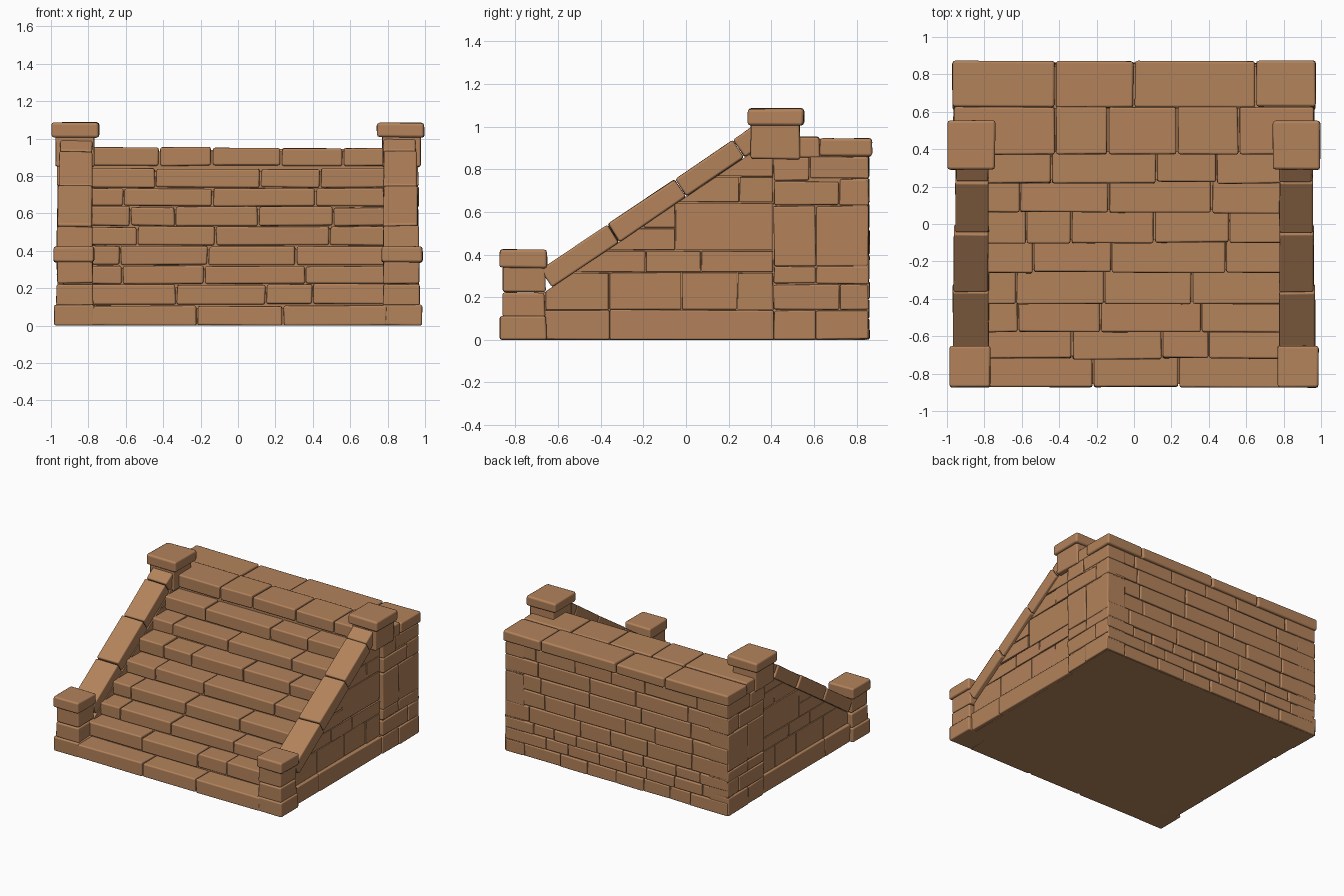
import bpy, bmesh, math, random
from mathutils import Matrix, Vector

if "Cube" in bpy.data.objects:
    bpy.data.objects.remove(bpy.data.objects["Cube"])

random.seed(4)
stone = bpy.data.materials.new("warm_brown_stone")
stone.diffuse_color = (0.45, 0.225, 0.105, 1)
stone.use_nodes = True
stone.node_tree.nodes["Principled BSDF"].inputs["Base Color"].default_value = stone.diffuse_color
GAP = 0.004


def add_box(bm, box, matrix=Matrix(), jitter=0.003, clip=None):
    """Add one stone (x0, x1, y0, y1, z0, z1); clip = (point, normal) cuts it."""
    x0, x1, y0, y1, z0, z1 = box
    part = bmesh.new()
    bmesh.ops.create_cube(part, size=1)
    for v in part.verts:
        v.co = Vector(((x0 + x1) / 2 + v.co.x * (x1 - x0),
                       (y0 + y1) / 2 + v.co.y * (y1 - y0),
                       (z0 + z1) / 2 + v.co.z * (z1 - z0)))
        v.co += Vector([random.uniform(-jitter, jitter) for _ in range(3)])
        v.co = matrix @ v.co
        v.co.z = max(v.co.z, 0)
    if clip:
        bmesh.ops.bisect_plane(part, geom=part.verts[:] + part.edges[:] + part.faces[:],
                               plane_co=clip[0], plane_no=clip[1], clear_outer=True)
        rim = [e for e in part.edges if e.is_boundary]
        if rim:
            bmesh.ops.holes_fill(part, edges=rim)
        bmesh.ops.recalc_face_normals(part, faces=part.faces[:])
    temp = bpy.data.meshes.new("temp")
    part.to_mesh(temp)
    part.free()
    bm.from_mesh(temp)
    bpy.data.meshes.remove(temp)


def finish(name, bm, bevel=0.011):
    mesh = bpy.data.meshes.new(name)
    bm.to_mesh(mesh)
    bm.free()
    mesh.materials.append(stone)
    obj = bpy.data.objects.new(name, mesh)
    bpy.context.collection.objects.link(obj)
    if bevel:
        mod = obj.modifiers.new("worn_edges", 'BEVEL')
        mod.width, mod.segments, mod.limit_method = bevel, 2, 'ANGLE'
        mod.angle_limit = math.radians(25)
        mod.harden_normals = True
        for p in mesh.polygons:
            p.use_smooth = True
    return obj


def stones(name, boxes, bevel=0.011, **kw):
    bm = bmesh.new()
    for b in boxes:
        add_box(bm, b, **kw)
    return finish(name, bm, bevel)


def mirrored(box, side):
    a, b = box[0] * side, box[1] * side
    return (min(a, b), max(a, b)) + tuple(box[2:])


def row(ends, joints, y0, y1, z0, z1):
    """A row of stones along x, split at the joints."""
    cuts = [ends[0]] + joints + [ends[1]]
    return [(a + GAP, b - GAP, y0 + random.uniform(-.004, .004), y1,
             z0, z1 + random.uniform(-.005, .003)) for a, b in zip(cuts, cuts[1:])]


# Stair courses: front edge, top height, stone joints
steps = [(-.87, .11, [-.22, .24]), (-.72, .22, [-.33, .15, .40]),
         (-.58, .32, [-.62, -.18, .36]), (-.43, .425, [-.63, -.16, .31]),
         (-.26, .53, [-.54, -.12, .49]), (-.10, .635, [-.575, -.335, .11, .51]),
         (.06, .735, [-.61, -.135, .415]), (.22, .84, [-.44, .12, .44])]
fronts = [s[0] for s in steps] + [.37]
bottom = 0
for i, (y, top, joints) in enumerate(steps):
    stones(f"step_{i + 1}", row((-.80, .80), joints, y, fronts[i + 1] + .05,
                                bottom + GAP if i else 0, top))
    bottom = top

# Landing: front row and overhanging back row
stones("landing_front_row", row((-.968, .968), [-.42, -.14, .23, .56], .37, .627, .855, .953))
stones("landing_back_row", row((-.975, .975), [-.42, 0, .65], .625, .872, .86, .945), 0.014)

# Solid fill behind the joints
bm = bmesh.new()
profile = [(.84, 0), (-.85, 0)]
low = 0
for y, top, _ in steps:
    profile += [(y + .015, low), (y + .015, top - .015)]
    low = top - .015
profile = [profile[0]] + profile[2:] + [(.385, low), (.385, .93), (.62, .93), (.62, .90), (.84, .90)]
face = bm.faces.new([bm.verts.new((-.79, y, z)) for y, z in profile])
out = bmesh.ops.extrude_face_region(bm, geom=[face])
bmesh.ops.translate(bm, vec=(1.58, 0, 0),
                    verts=[g for g in out['geom'] if isinstance(g, bmesh.types.BMVert)])
bmesh.ops.recalc_face_normals(bm, faces=bm.faces[:])
finish("stair_core", bm, 0)
stones("rear_core", [(-.953, .953, .425, .843, 0, .90)], 0, jitter=0)

# Sloping rail frame and the plane below it
slope = math.atan2(.64, .95)
rail_frame = Matrix.Translation((0, -.65, .35)) @ Matrix.Rotation(slope, 4, 'X')
rail_normal = Vector((0, -math.sin(slope), math.cos(slope)))
under_rail = (Vector((0, -.65, .35)) - rail_normal * .097, rail_normal)

# Side wall stones as (y0, y1, z0, z1)
wall = [(-.36, -.02, .14, .317), (-.02, .24, .14, .317), (.24, .41, .14, .317),
        (-.66, -.36, .14, .317), (-.56, -.19, .317, .42), (-.19, .07, .317, .42),
        (.07, .41, .317, .42), (-.40, -.05, .42, .525), (-.05, .41, .42, .645),
        (-.20, -.05, .525, .645), (-.05, .25, .645, .765), (.25, .41, .645, .765),
        (.10, .41, .765, .87)]
# Rear pier stones on the side, as (y0, y1, z0, z1)
pier = [(.41, .61, 0, .14), (.61, .858, 0, .14), (.41, .72, .14, .262), (.72, .858, .14, .262),
        (.41, .61, .262, .345), (.61, .858, .262, .345), (.41, .61, .345, .63),
        (.61, .858, .345, .63), (.41, .72, .63, .745), (.72, .858, .63, .755),
        (.41, .58, .745, .86), (.58, .858, .755, .86)]

for side, label in ((-1, "left"), (1, "right")):
    m = lambda *b: mirrored(b, side)
    g = GAP / 2
    # Side wall under the rail
    stones(f"{label}_side_wall",
           [m(.778, .936 + random.uniform(-.004, .004), a + g, b - g, c + g, d - g)
            for a, b, c, d in wall], 0.007, clip=under_rail, jitter=.002)
    stones(f"{label}_wall_core", [m(.79, .924, -.66, .43, 0, .88)], 0,
           clip=under_rail, jitter=0)
    stones(f"{label}_wall_base", [m(.778, .955, -.67, -.36, 0, .14), m(.778, .955, -.36, .41, 0, .14)],
           0.008)
    # Rear pier facing
    stones(f"{label}_rear_pier",
           [m(.80, .964 + random.uniform(-.004, .004), a + g, b - g, c + g, d - g)
            for a, b, c, d in pier], 0.008)
    # Sloping rail stones
    cuts = [-.04, .34, .72, 1.05, 1.20]
    stones(f"{label}_rail",
           [m(.778, .968 - i * .006, a + g, b - g, -.097, random.uniform(-.004, .004))
            for i, (a, b) in enumerate(zip(cuts, cuts[1:]))], matrix=rail_frame)
    # Front post: base, shaft, cap
    stones(f"{label}_front_post_base", [m(.768, .985, -.872, -.655, 0, .112)])
    stones(f"{label}_front_post_shaft", [m(.776, .970, -.862, -.662, .108, .222),
                                         m(.776, .968, -.860, -.660, .225, .345)])
    stones(f"{label}_front_post_cap", [m(.768, .988, -.874, -.650, .338, .424)], 0.014)
    # Top post: shaft and cap
    stones(f"{label}_top_post_shaft", [m(.770, .976, .303, .533, .848, 1.02)])
    stones(f"{label}_top_post_cap", [m(.742, .997, .290, .553, 1.006, 1.086)], 0.016)

# Back wall: courses of random-width stones
levels = [0, .10, .19, .275, .40, .52, .64, .76, .862]
back = []
for k, (lo, hi) in enumerate(zip(levels, levels[1:])):
    joints, x = [], -.95 + random.uniform(.15, .35)
    while x < .82:
        joints.append(x)
        x += random.uniform(.17, .32) if k < 3 else random.uniform(.25, .48)
    cuts = [-.962] + joints + [.962]
    back += [(a + .003, b - .003, .78, .859 + random.uniform(-.005, .004), lo + .002, hi - .002)
             for a, b in zip(cuts, cuts[1:])]
stones("back_wall", back, 0.008, jitter=.002)
